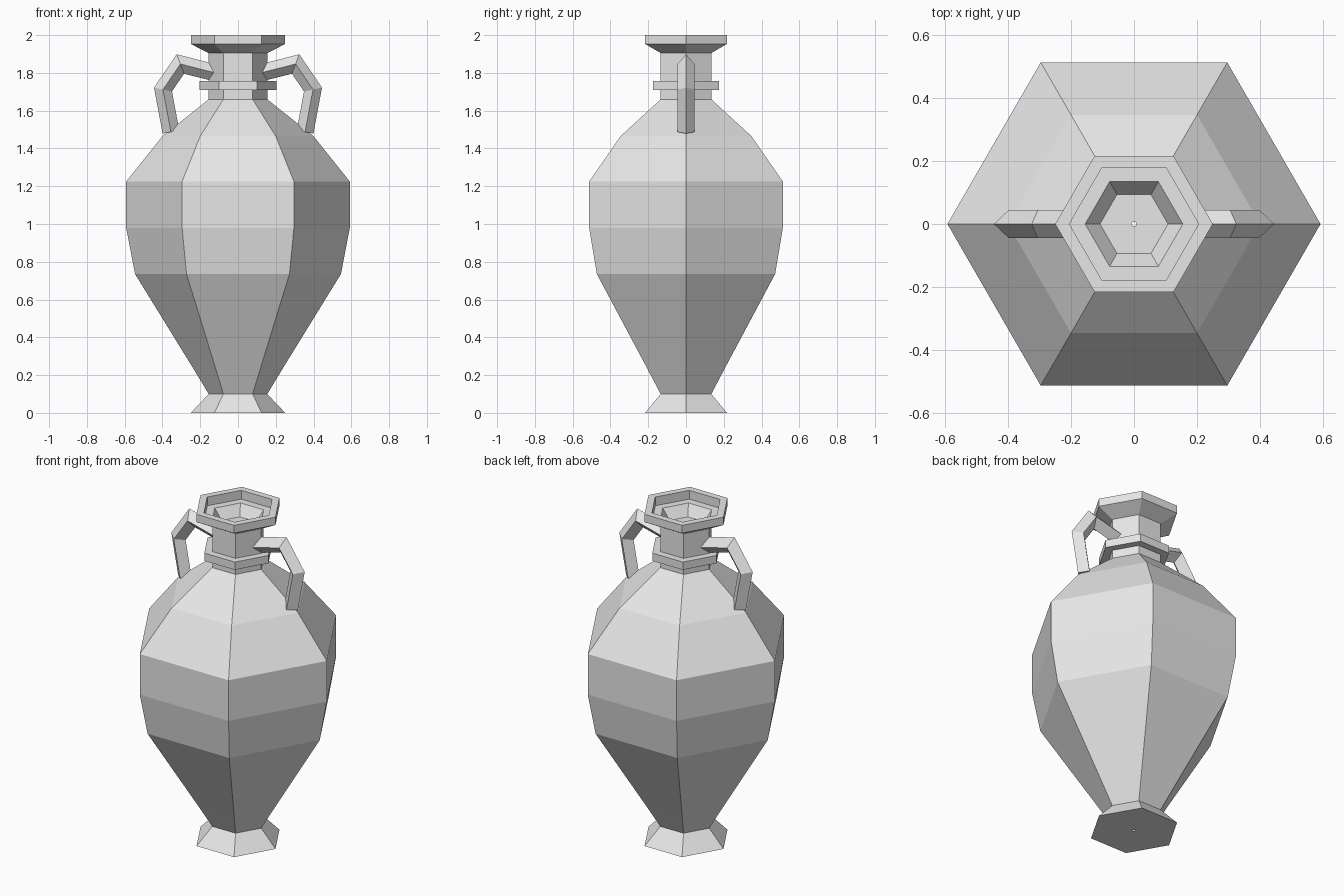
import bpy, bmesh
from math import cos, sin, tau
from mathutils import Vector

cube = bpy.data.objects.get("Cube")
if cube:
    bpy.data.objects.remove(cube, do_unlink=True)

clay = bpy.data.materials.new("grey clay")
clay.use_nodes = True
colour = (0.8, 0.8, 0.8, 1)
clay.diffuse_color = colour
clay.node_tree.nodes["Principled BSDF"].inputs["Base Color"].default_value = colour


def make_object(name, bm):
    mesh = bpy.data.meshes.new(name)
    bm.to_mesh(mesh)
    bm.free()
    mesh.materials.append(clay)
    obj = bpy.data.objects.new(name, mesh)
    bpy.context.scene.collection.objects.link(obj)
    return obj


def bridge(bm, rings):
    for low, high in zip(rings, rings[1:]):
        n = len(low)
        for i in range(n):
            j = (i + 1) % n
            bm.faces.new((low[i], low[j], high[j], high[i]))


def lathe(name, profile, sides=6):
    bm = bmesh.new()
    rings = [[bm.verts.new((r * cos(tau * i / sides), r * sin(tau * i / sides), z))
              for i in range(sides)] for r, z in profile]
    bridge(bm, rings)
    return make_object(name, bm)


# Vase: foot, belly, shoulder, neck with collar, lip and stepped mouth
foot = [(0.008, 0), (0.25, 0), (0.155, 0.10)]
belly = [(0.243, 0.245), (0.545, 0.735), (0.592, 0.98), (0.592, 1.225)]
shoulder = [(0.40, 1.465), (0.155, 1.66)]
collar = [(0.155, 1.71), (0.203, 1.71), (0.203, 1.757), (0.155, 1.757)]
lip = [(0.155, 1.905), (0.25, 1.953), (0.25, 2.0), (0.205, 2.0)]
mouth = [(0.205, 1.947), (0.155, 1.947), (0.108, 1.885), (0.008, 1.885)]
lathe("vase_body", foot + belly + shoulder + collar + lip + mouth)

# Handles: diamond section swept along a bent path with mitred corners
path = [Vector(p) for p in ((0.12, 0, 1.80), (0.305, 0, 1.847),
                            (0.397, 0, 1.712), (0.355, 0, 1.487))]
side = Vector((0, 1, 0))
radius = 0.045
bm = bmesh.new()
rings = []
for k, point in enumerate(path):
    before = (point - path[k - 1]).normalized() if k else None
    after = (path[k + 1] - point).normalized() if k + 1 < len(path) else None
    before, after = before or after, after or before
    tangent = (before + after).normalized()
    out = side.cross(tangent) * radius / tangent.dot(before)
    rings.append([bm.verts.new(point + d)
                  for d in (out, side * radius, -out, -side * radius)])
bridge(bm, rings)
bm.faces.new(rings[0])
bm.faces.new(rings[-1])
bmesh.ops.recalc_face_normals(bm, faces=bm.faces)
handles = make_object("handles", bm)
mirror = handles.modifiers.new("mirror", 'MIRROR')
mirror.use_axis[0] = True
mirror.use_mirror_merge = False
